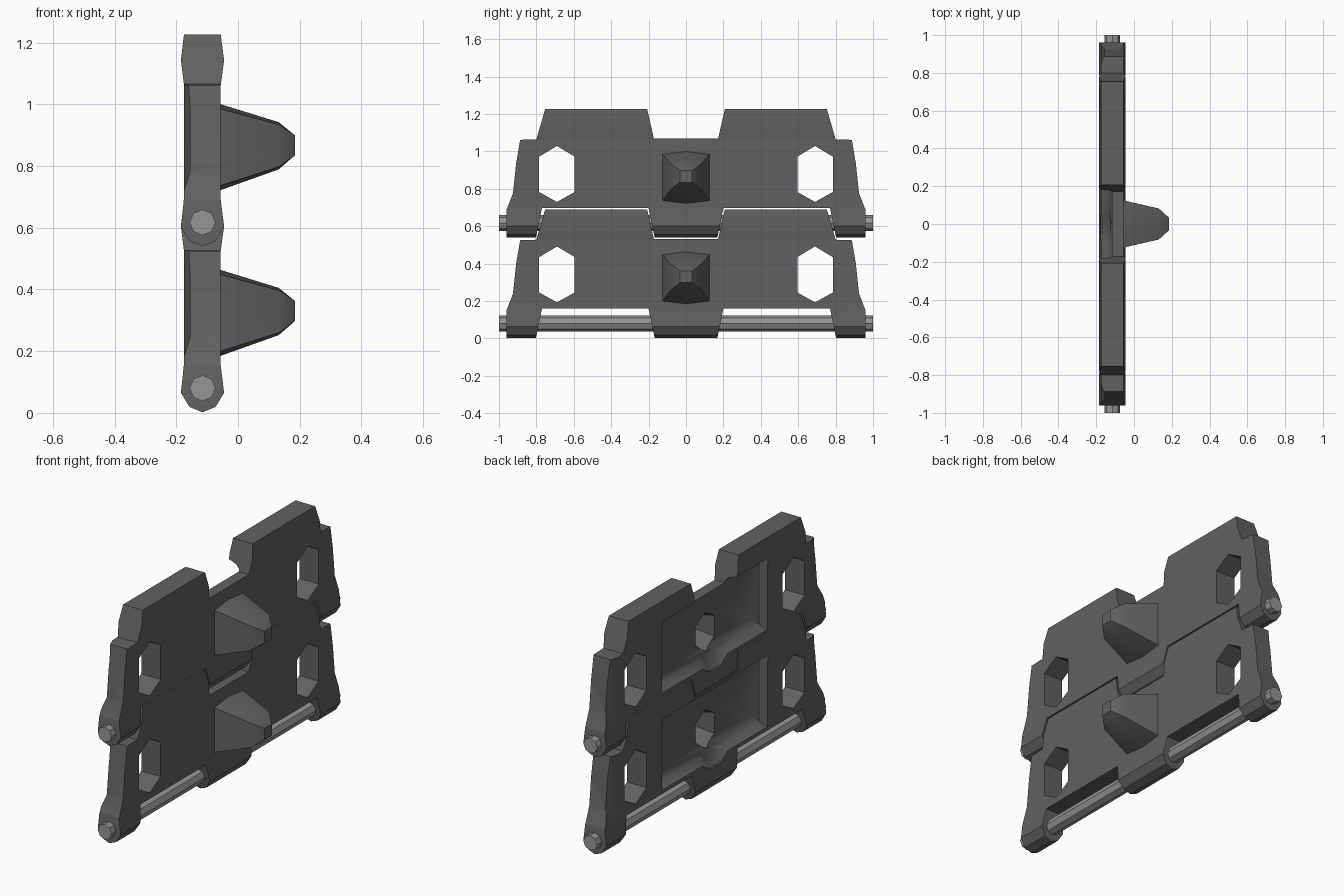
import bpy, bmesh, math

if "Cube" in bpy.data.objects:
    bpy.data.objects.remove(bpy.data.objects["Cube"])

PITCH = 0.537


def make(name, bm):
    bmesh.ops.recalc_face_normals(bm, faces=bm.faces)
    me = bpy.data.meshes.new(name)
    bm.to_mesh(me)
    bm.free()
    ob = bpy.data.objects.new(name, me)
    bpy.context.collection.objects.link(ob)
    return ob


def prism(name, pts, axis, a, b):
    """Extrude a 2D outline along x (outline y,z) or y (outline x,z)."""
    bm = bmesh.new()
    at = (lambda p, d: (d, p[0], p[1])) if axis == 'x' else (lambda p, d: (p[0], d, p[1]))
    face = bm.faces.new([bm.verts.new(at(p, a)) for p in pts])
    ext = bmesh.ops.extrude_face_region(bm, geom=[face])
    k = 0 if axis == 'x' else 1
    for v in ext['geom']:
        if isinstance(v, bmesh.types.BMVert):
            v.co[k] = b
    return make(name, bm)


def hull(name, pts):
    bm = bmesh.new()
    for p in pts:
        bm.verts.new(p)
    bmesh.ops.convex_hull(bm, input=bm.verts)
    bmesh.ops.dissolve_limit(bm, angle_limit=0.01, verts=bm.verts, edges=bm.edges)
    return make(name, bm)


def boolean(ob, other, op):
    m = ob.modifiers.new(op, 'BOOLEAN')
    m.object, m.operation, m.solver = other, op, 'EXACT'
    bpy.context.view_layer.objects.active = ob
    bpy.ops.object.modifier_apply(modifier=m.name)
    bpy.data.objects.remove(other)


def hex_ring(x, w, z0, z1, tip):
    """Upright hexagon ring, pointed at top and bottom."""
    return [(x, 0, z0), (x, w, z0 + tip), (x, w, z1 - tip),
            (x, 0, z1), (x, -w, z1 - tip), (x, -w, z0 + tip)]


def finish(ob, name, grey):
    mat = bpy.data.materials.new(name)
    mat.diffuse_color = (grey, grey, grey, 1)
    mat.use_nodes = True
    mat.node_tree.nodes["Principled BSDF"].inputs["Base Color"].default_value = mat.diffuse_color
    ob.data.materials.clear()
    ob.data.materials.append(mat)
    bpy.ops.object.select_all(action='DESELECT')
    ob.select_set(True)
    bpy.context.view_layer.objects.active = ob
    bpy.ops.object.shade_smooth_by_angle(angle=math.radians(30))


# link body: side profile with two knuckles, trimmed by the front outline
side = [(-.115, .002), (-.073, .019), (-.045, .065), (-.056, .155), (-.056, .525),
        (-.045, .605), (-.056, .689), (-.175, .689), (-.185, .605), (-.175, .525),
        (-.175, .16), (-.185, .065), (-.157, .019)]
half = [(.165, -.01), (.2, .16), (.77, .16), (.805, -.01), (.96, -.01), (.96, .15),
        (.925, .24), (.908, .40), (.887, .525), (.80, .528), (.75, .70),
        (.21, .70), (.172, .533)]
outline = half + [(-y, z) for y, z in reversed(half)]
link = prism("track_link_lower", side, 'y', -1.1, 1.1)
boolean(link, prism("outline", outline, 'x', -.4, .2), 'INTERSECT')

for s in (1, -1):
    # hexagonal side windows
    window = [(s * y, z) for y, z in ((.69, .193), (.785, .246), (.785, .435),
                                      (.69, .492), (.595, .435), (.595, .246))]
    boolean(link, prism("window", window, 'x', -.4, .2), 'DIFFERENCE')
    # chamfer on the outer back corner of each ear
    pts = [(x, s * y, z) for z in (.25, .62) for x, y in
           ((-.3, .84), (-.178, .84), (-.155, .90), (-.155, 1.1), (-.3, 1.1))]
    pts += [(x, s * y, .15) for x, y in ((-.3, .84), (-.19, .84), (-.18, 1.1), (-.3, 1.1))]
    boolean(link, hull("chamfer", pts), 'DIFFERENCE')

# guide horn
horn = hull("horn", hex_ring(-.08, .125, .185, .463, .015)
            + hex_ring(-.056, .125, .185, .463, .015)
            + hex_ring(.132, .082, .252, .405, .008)
            + [(.185, y, z) for y in (-.033, .033) for z in (.298, .362)])
boolean(link, horn, 'UNION')

# sloped pocket in the back face, open through the top notch
pocket = []
for x, w, z0, z1 in ((-.25, .468, .165, .582), (-.175, .46, .18, .578),
                     (-.135, .445, .205, .565), (-.116, .41, .24, .545)):
    pocket += [(x, sy * w, z) for sy in (1, -1) for z in (z0, z1)]
boolean(link, hull("pocket", pocket), 'DIFFERENCE')
# dip of the pocket toward the centre knuckle
dip = [(x, sy * w, z) for sy in (1, -1) for x, w, z in
       ((-.25, .17, .30), (-.25, .17, .20), (-.25, .05, .115), (-.17, .14, .20),
        (-.17, .04, .14), (-.125, .08, .30), (-.125, .05, .21))]
boolean(link, hull("dip", dip), 'DIFFERENCE')

# hollow inside the horn
boolean(link, hull("hollow", hex_ring(-.2, .085, .22, .44, .05)
                   + hex_ring(-.09, .08, .225, .435, .05)
                   + hex_ring(.07, .05, .28, .38, .03)), 'DIFFERENCE')
finish(link, "dark_steel", .12)

# hinge pin
bpy.ops.mesh.primitive_cylinder_add(vertices=8, radius=.042, depth=2,
                                    location=(-.115, 0, .08), rotation=(math.pi / 2, 0, 0))
pin = bpy.context.object
pin.name = "hinge_pin_lower"
finish(pin, "pin_steel", .3)
bpy.ops.object.shade_smooth_by_angle(angle=math.radians(50))

# second link and pin, one pitch higher
for ob in (link, pin):
    up = ob.copy()
    up.name = ob.name.replace("lower", "upper")
    up.location.z += PITCH
    bpy.context.collection.objects.link(up)
